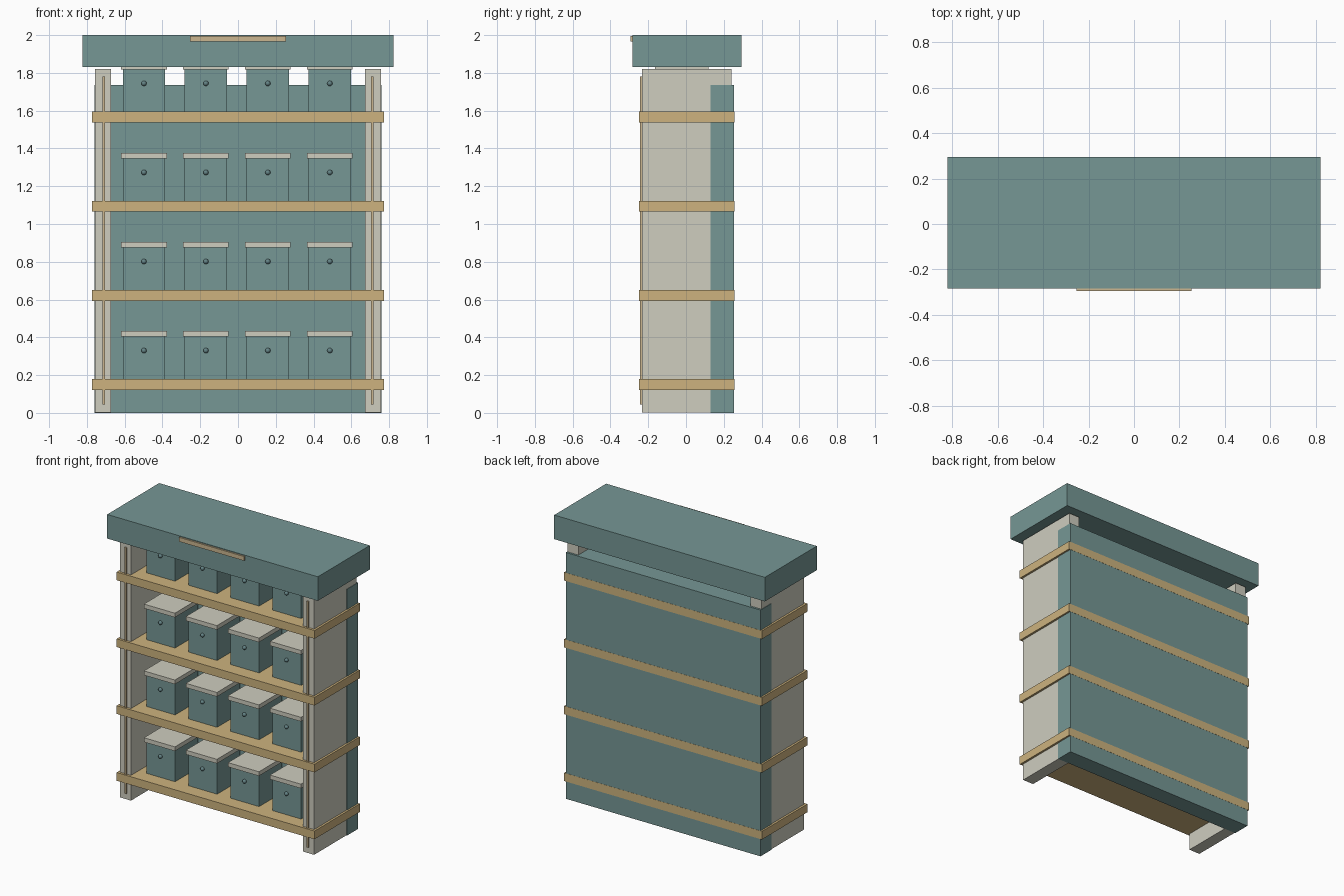
import bpy

cube = bpy.data.objects.get("Cube")
if cube:
    bpy.data.objects.remove(cube, do_unlink=True)


def material(name, rgb):
    m = bpy.data.materials.new(name)
    m.use_nodes = True
    colour = (*rgb, 1)
    m.diffuse_color = colour
    bsdf = next(n for n in m.node_tree.nodes if n.type == 'BSDF_PRINCIPLED')
    bsdf.inputs["Base Color"].default_value = colour
    return m


teal = material("muted_teal", (0.18, 0.31, 0.30))
cream = material("warm_cream", (0.62, 0.61, 0.52))
tan = material("tan_wood", (0.61, 0.45, 0.21))
pale = material("pale_wood", (0.60, 0.47, 0.28))
slate = material("dark_teal", (0.13, 0.23, 0.24))


def block(name, x, y, z, mat):
    """Box spanning the given (low, high) range on each axis."""
    spans = (x, y, z)
    bpy.ops.mesh.primitive_cube_add(size=1, location=[(a + b) / 2 for a, b in spans])
    ob = bpy.context.object
    ob.name = name
    ob.scale = [b - a for a, b in spans]
    bpy.ops.object.transform_apply(location=False, rotation=False, scale=True)
    ob.data.materials.append(mat)
    return ob


# Cabinet: crown slab with its front plate, and the thick back panel
block("top_slab", (-0.822, 0.822), (-0.284, 0.295), (1.83, 2.0), teal)
block("top_plate", (-0.253, 0.253), (-0.295, -0.283), (1.965, 1.995), pale)
block("back_panel", (-0.76, 0.76), (0.13, 0.2545), (0, 1.737), teal)

# Side walls with a thin strip on each front edge
for side, s in (("right", -1), ("left", 1)):
    block(side + "_wall", sorted((s * 0.672, s * 0.757)), (-0.233, 0.24), (0.002, 1.82), cream)
    block(side + "_strip", sorted((s * 0.703, s * 0.717)), (-0.243, -0.232), (0.045, 1.78), pale)

# Shelves, each holding a row of lidded boxes with a round knob
for row in range(4):
    top = 0.18 + row * 0.4715
    block(f"shelf_{row + 1}", (-0.772, 0.772), (-0.25, 0.2555), (top - 0.058, top), tan)
    for col in range(4):
        x = -0.498 + col * 0.328
        tag = f"{row + 1}_{col + 1}"
        block("box_" + tag, (x - 0.112, x + 0.112), (-0.15, 0.105), (top, top + 0.225), teal)
        block("lid_" + tag, (x - 0.121, x + 0.121), (-0.165, 0.12), (top + 0.224, top + 0.254), cream)
        bpy.ops.mesh.primitive_uv_sphere_add(segments=12, ring_count=8, radius=0.014,
                                             location=(x, -0.154, top + 0.15))
        knob = bpy.context.object
        knob.name = "knob_" + tag
        knob.data.materials.append(slate)
        bpy.ops.object.shade_smooth()
